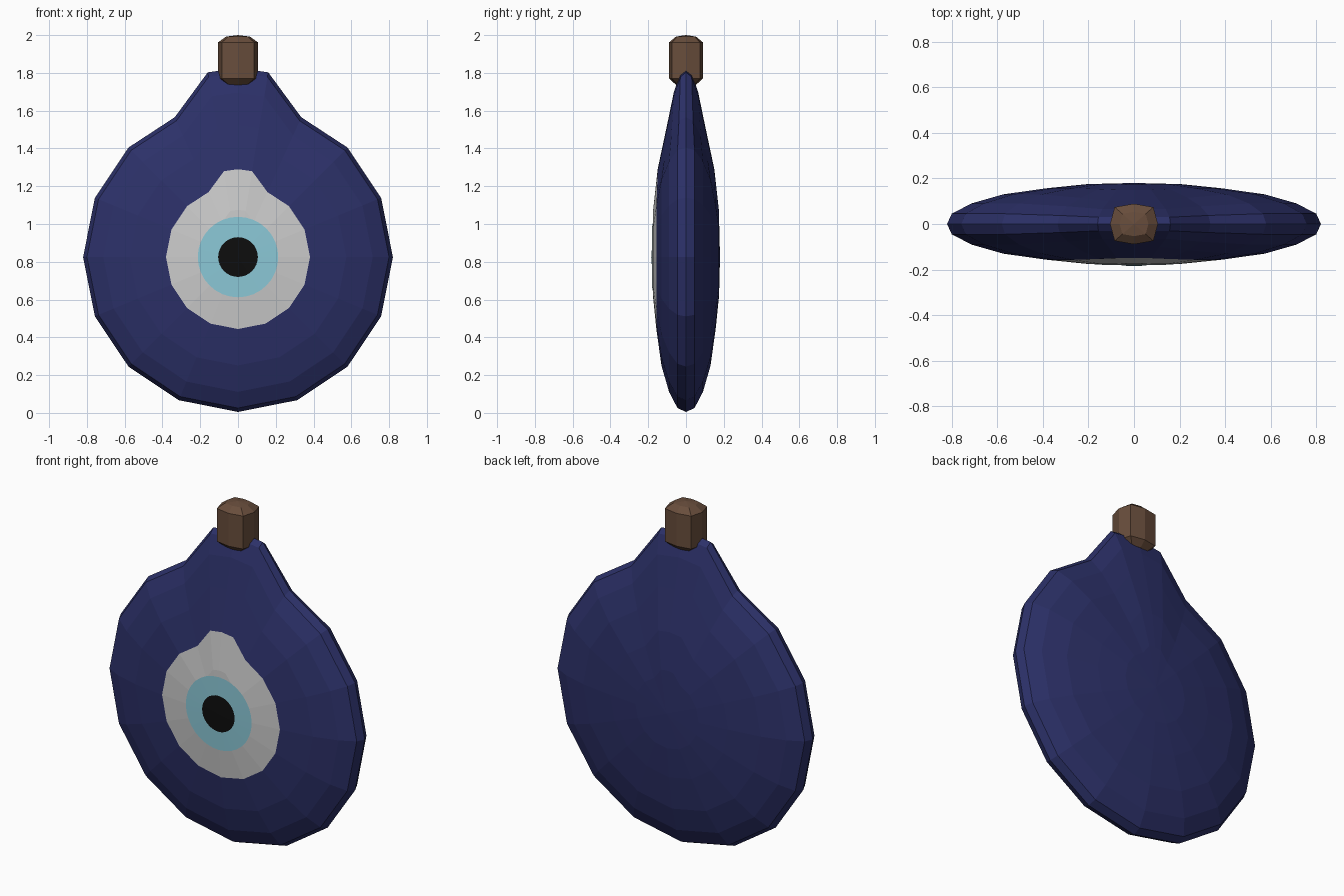
import bpy, bmesh
from math import sin, cos, pi

if "Cube" in bpy.data.objects:
    bpy.data.objects.remove(bpy.data.objects["Cube"])

CZ = 0.825


def material(name, rgb):
    m = bpy.data.materials.new(name)
    m.diffuse_color = (*rgb, 1)
    m.use_nodes = True
    m.node_tree.nodes["Principled BSDF"].inputs["Base Color"].default_value = m.diffuse_color
    return m


def finish(name, bm, mats):
    bmesh.ops.recalc_face_normals(bm, faces=bm.faces[:])
    me = bpy.data.meshes.new(name)
    bm.to_mesh(me)
    bm.free()
    ob = bpy.data.objects.new(name, me)
    bpy.context.collection.objects.link(ob)
    for m in mats:
        me.materials.append(m)
    return ob


def skin(bm, a, b, mat=0):
    # join two rings; a one-vertex ring makes a fan
    n = len(a)
    for i in range(n):
        j = (i + 1) % n
        vs = (a[i], a[j], b[0]) if len(b) == 1 else (a[i], a[j], b[j], b[i])
        bm.faces.new(vs).material_index = mat


blue = material("blue_glass", (0.025, 0.03, 0.14))
white = material("white", (0.75, 0.75, 0.75))
cyan = material("pale_blue", (0.26, 0.58, 0.68))
black = material("black", (0.004, 0.004, 0.004))
brown = material("brown", (0.14, 0.075, 0.045))

# Outline: sixteen-sided disc drawn up into a neck at the top
half = [(0.82 * sin(k * pi / 8), -0.82 * cos(k * pi / 8)) for k in range(1, 7)]
half += [(0.335, 0.74), (0.16, 0.978)]
outline = [(0, -0.82)] + half + [(0, 1.0)] + [(-x, z) for x, z in reversed(half)]

# Ring fraction, disc half-thickness, neck half-thickness
profile = [(0.975, 0.045, 0.03), (0.87, 0.09, 0.065), (0.70, 0.13, 0.10),
           (0.465, 0.157, 0.15), (0.25, 0.175, 0.174)]

# Pendant body with the white of the eye on its front faces
bm = bmesh.new()
rim = [bm.verts.new((x, 0, CZ + z)) for x, z in outline]
for side in (-1, 1):
    prev = rim
    for k, (f, t, neck) in enumerate(profile):
        ring = []
        for x, z in outline:
            thick = neck if z > 0.9 else (t + neck) / 2 if z > 0.73 and abs(x) < 0.34 else t
            ring.append(bm.verts.new((x * f, side * thick, CZ + z * f)))
        skin(bm, prev, ring, 1 if side < 0 and k == 5 else 0)
        prev = ring
        if k == 3:
            white_ring = ring
    if side < 0:
        bm.faces.ensure_lookup_table()
        for face in bm.faces:
            if all(v in ring or v in white_ring for v in face.verts):
                face.material_index = 1
    skin(bm, prev, [bm.verts.new((0, side * 0.18, CZ))], 1 if side < 0 else 0)
finish("pendant_body", bm, [blue, white])


# Iris and pupil: shallow domes lying on the front
def dome(name, r, y_edge, y_mid, mat):
    bm = bmesh.new()
    n = 32
    ring = [bm.verts.new((r * cos(2 * pi * i / n), y_edge, CZ + r * sin(2 * pi * i / n)))
            for i in range(n)]
    skin(bm, ring, [bm.verts.new((0, y_mid, CZ))])
    ob = finish(name, bm, [mat])
    if ob.data.polygons[0].normal.y > 0:
        ob.data.flip_normals()


dome("iris", 0.213, -0.178, -0.182, cyan)
dome("pupil", 0.105, -0.1815, -0.184, black)

# Hanging bead: squarish octagon with bevelled ends
bm = bmesh.new()
octagon = [(0.105, 0), (0.085, 0.074), (0, 0.089), (-0.085, 0.074),
           (-0.105, 0), (-0.085, -0.074), (0, -0.089), (0.085, -0.074)]
rings = [[bm.verts.new((x * s, y * s, z)) for x, y in octagon]
         for z, s in ((1.737, 0.6), (1.77, 1), (1.962, 1), (1.992, 0.6))]
for a, b in zip(rings, rings[1:]):
    skin(bm, a, b)
skin(bm, rings[0], [bm.verts.new((0, 0, 1.735))])
skin(bm, rings[-1], [bm.verts.new((0, 0, 2.0))])
finish("hanging_bead", bm, [brown])
